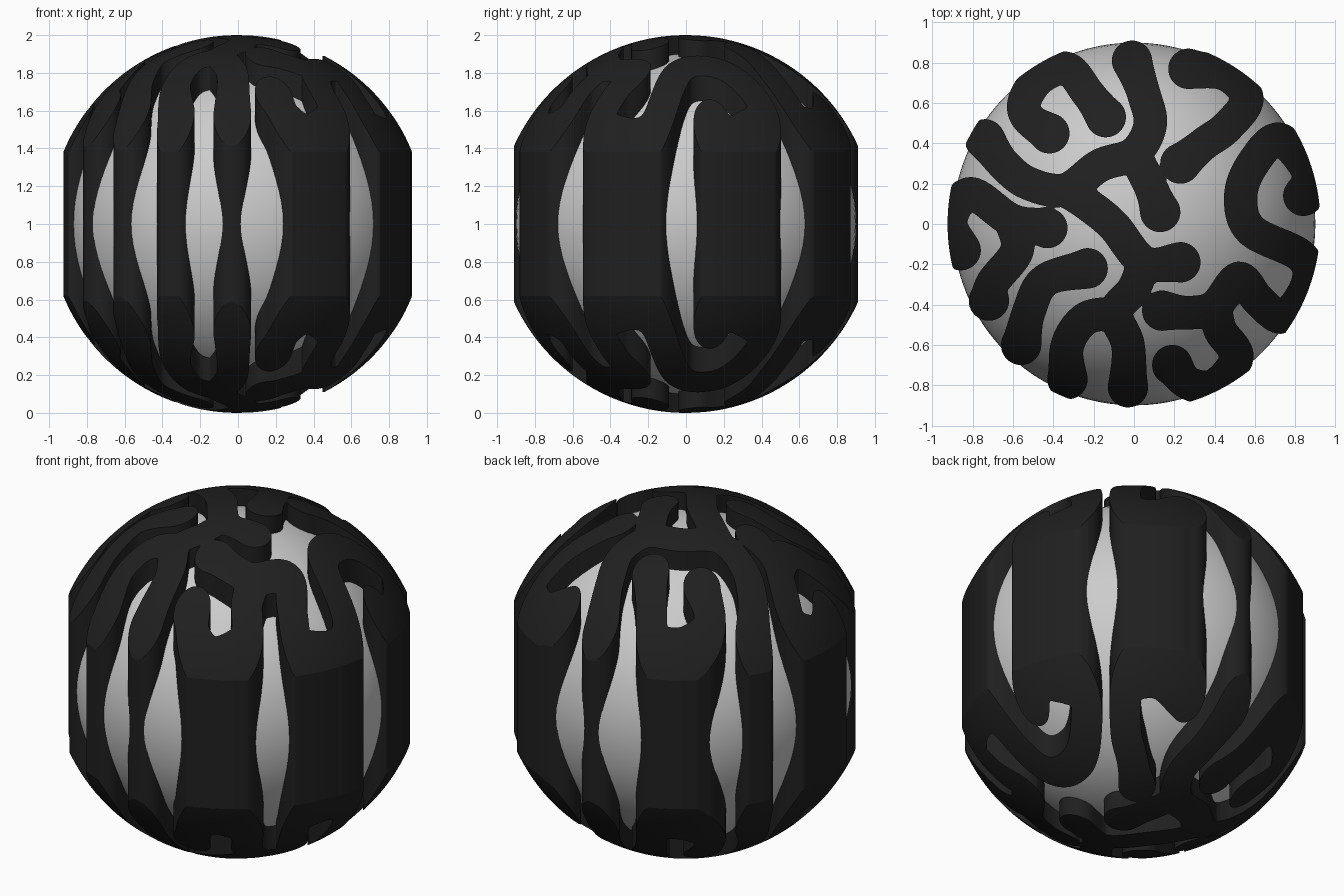
import bpy, bmesh, math
from mathutils import Vector
from mathutils.kdtree import KDTree

cube = bpy.data.objects.get("Cube")
if cube:
    bpy.data.objects.remove(cube, do_unlink=True)

OUTER, INNER, RIM = 1.0, 0.9, 0.925   # shell ball, inner ball, side limit
STEP = 0.0125                         # outline sampling step
THIN, ROUND = 0.083, 0.1              # strip half width, free end radius


def material(name, value, rough):
    mat = bpy.data.materials.new(name)
    mat.use_nodes = True
    colour = (value, value, value, 1)
    mat.diffuse_color = colour
    bsdf = mat.node_tree.nodes["Principled BSDF"]
    bsdf.inputs["Base Color"].default_value = colour
    bsdf.inputs["Roughness"].default_value = rough
    return mat


# Plan of the winding strips, in hundredths: each path is a strip centreline
trunk = [
    [(-74, 42), (-64, 29), (-52, 20), (-34, 17), (-17, 29), (0, 35),
     (8, 49), (5, 64), (-1, 81)],
    [(0, 35), (8, 19), (13, 6)],
    [(-34, 17), (-22, 9), (-10, -1), (5, -19), (23, -19)],
    [(5, -19), (0, -32), (-9, -44), (-3, -60), (-3, -81)],
    [(-9, -44), (-24, -47), (-33, -60), (-33, -77)],
]
back_fork = [
    [(-14, 53), (-23, 65), (-33, 77), (-46, 73), (-54, 62), (-53, 53), (-42, 45)],
]
back_hook = [
    [(27, 77), (46, 74), (56, 62), (46, 48), (35, 40), (23, 30)],
]
left_branch = [
    [(84, 14), (87, 25), (72, 42), (59, 30), (53, 14), (58, -3), (83, -16),
     (86, -30), (74, -46), (62, -38), (52, -27), (40, -41), (28, -44), (14, -43)],
    [(40, -41), (43, -53), (51, -66), (40, -80), (27, -79), (19, -70)],
]
right_hook = [
    [(-86, -13), (-91, 2), (-81, 15), (-61, 2), (-43, -2)],
    [(-61, 2), (-58, -13), (-70, -29), (-72, -38)],
]
right_finger = [
    [(-56, -60), (-52, -43), (-44, -28), (-23, -22)],
]
paths = trunk + back_fork + back_hook + left_branch + right_hook + right_finger


def smooth_path(points, samples=10):
    """Points along a smooth curve through the given points, with position."""
    pts = [Vector(p) / 100 for p in points]
    pts = [2 * pts[0] - pts[1]] + pts + [2 * pts[-1] - pts[-2]]
    for i in range(len(pts) - 3):
        a, b, c, d = pts[i:i + 4]
        for k in range(samples + 1):
            t = k / samples
            p = (2 * b + (c - a) * t + (2 * a - 5 * b + 4 * c - d) * t * t
                 + (3 * b - a - 3 * c + d) * t ** 3) / 2
            yield p, i + t


# Brush dabs along every strip, swelling at the free ends
every_point = [p for path in paths for p in path]
dabs = []
for path in paths:
    last = len(path) - 1
    swell_start = every_point.count(path[0]) == 1
    swell_end = every_point.count(path[-1]) == 1
    for p, u in smooth_path(path):
        swell = max(swell_start * (1 - u), swell_end * (1 - last + u), 0)
        dabs.append((p, THIN + (ROUND - THIN) * swell ** 2))

tree = KDTree(len(dabs))
for i, (p, r) in enumerate(dabs):
    tree.insert((p.x, p.y, 0), i)
tree.balance()


def field(x, y):
    """Positive inside the strip plan, negative outside."""
    near = tree.find_range((x, y, 0), 0.14)
    value = max((dabs[i][1] - dist for _, i, dist in near), default=-0.04)
    return min(value, RIM - math.hypot(x, y))


# Fill the plan cell by cell, cutting cells along the outline
half = int(0.96 / STEP)
span = range(-half, half + 1)
grid = {(i, j): field(i * STEP, j * STEP) for i in span for j in span}
bm = bmesh.new()
pairs = {}


def pair(key, x, y):
    """Matching top and bottom vertices on the outer ball."""
    if key not in pairs:
        z = math.sqrt(OUTER - x * x - y * y)
        pairs[key] = (bm.verts.new((x, y, z)), bm.verts.new((x, y, -z)))
    return key


border = set()
for i in range(-half, half):
    for j in range(-half, half):
        corners = [(i, j), (i + 1, j), (i + 1, j + 1), (i, j + 1)]
        loop = []
        for n, a in enumerate(corners):
            b = corners[(n + 1) % 4]
            fa, fb = grid[a], grid[b]
            if fa > 0:
                loop.append(pair(a, a[0] * STEP, a[1] * STEP))
            if (fa > 0) != (fb > 0):
                lo, hi = sorted((a, b))
                t = grid[lo] / (grid[lo] - grid[hi])
                t = min(max(t, 0.03), 0.97)
                loop.append(pair((lo, hi), (lo[0] + t * (hi[0] - lo[0])) * STEP,
                                 (lo[1] + t * (hi[1] - lo[1])) * STEP))
        if len(loop) < 3:
            continue
        bm.faces.new([pairs[k][0] for k in loop])
        bm.faces.new([pairs[k][1] for k in reversed(loop)])
        for a, b in zip(loop, loop[1:] + loop[:1]):
            if (b, a) in border:
                border.remove((b, a))
            else:
                border.add((a, b))

# Upright walls along the outline, with crisp rims
for a, b in border:
    (a_top, a_low), (b_top, b_low) = pairs[a], pairs[b]
    bm.faces.new((a_low, b_low, b_top, a_top))
    for ends in ((a_top, b_top), (a_low, b_low)):
        bm.edges.get(ends).smooth = False
for face in bm.faces:
    face.smooth = True

mesh = bpy.data.meshes.new("winding_shell")
bm.to_mesh(mesh)
bm.free()
mesh.materials.append(material("charcoal black", 0.014, 0.6))
shell = bpy.data.objects.new("winding_shell", mesh)
shell.location.z = OUTER
bpy.context.collection.objects.link(shell)

# Plain ball inside the shell
bpy.ops.mesh.primitive_uv_sphere_add(segments=96, ring_count=48, radius=INNER,
                                     location=(0, 0, OUTER))
ball = bpy.context.object
ball.name = "inner_ball"
ball.data.materials.append(material("light grey", 0.6, 0.5))
bpy.ops.object.shade_smooth()
